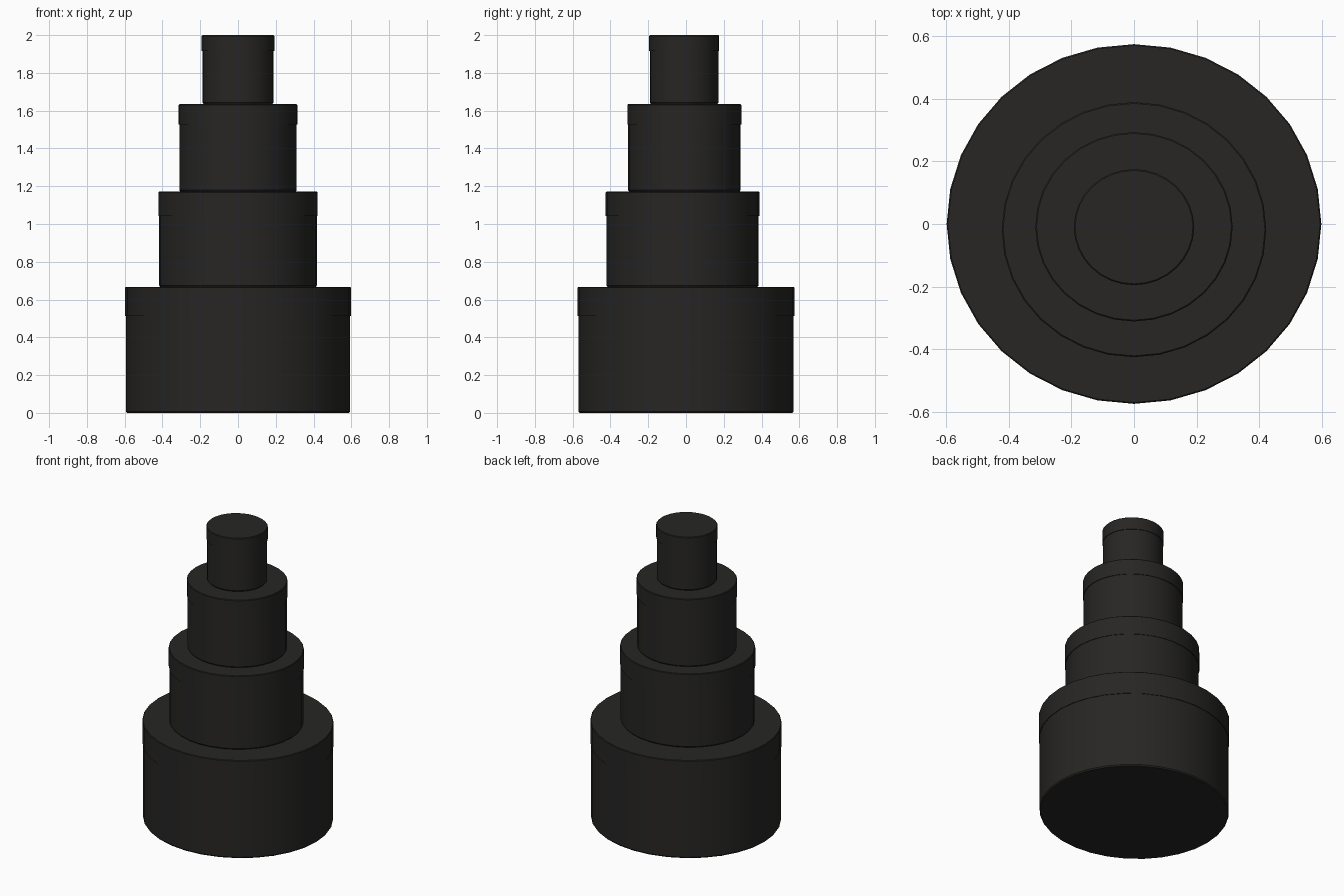
import bpy
import bmesh
from math import cos, sin, pi, radians

if "Cube" in bpy.data.objects:
    bpy.data.objects.remove(bpy.data.objects["Cube"])

SIDES = 32

mat = bpy.data.materials.new("charcoal_card")
mat.diffuse_color = (0.02, 0.019, 0.018, 1.0)
mat.use_nodes = True
mat.node_tree.nodes["Principled BSDF"].inputs["Base Color"].default_value = mat.diffuse_color


def lathe(name, rx, ry, cy, profile):
    """Closed elliptical solid; profile = (inset, z) rings from bottom to top."""
    bm = bmesh.new()
    rings = []
    for inset, z in profile:
        rings.append([bm.verts.new(((rx - inset) * cos(2 * pi * i / SIDES),
                                    cy + (ry - inset) * sin(2 * pi * i / SIDES), z))
                      for i in range(SIDES)])
    for low, high in zip(rings, rings[1:]):
        for i in range(SIDES):
            j = (i + 1) % SIDES
            bm.faces.new((low[i], low[j], high[j], high[i]))
    bm.faces.new(rings[0][::-1])
    bm.faces.new(rings[-1])
    mesh = bpy.data.meshes.new(name)
    bm.to_mesh(mesh)
    bm.free()
    mesh.materials.append(mat)
    obj = bpy.data.objects.new(name, mesh)
    bpy.context.collection.objects.link(obj)
    bpy.ops.object.select_all(action='DESELECT')
    obj.select_set(True)
    bpy.context.view_layer.objects.active = obj
    bpy.ops.object.shade_smooth_by_angle(angle=radians(30))


# Stacked round boxes: name, x radius, y radius, y centre, bottom, seam, top
tiers = [
    ("large", 0.598, 0.574, 0.0, 0.0, 0.513, 0.667),
    ("medium", 0.422, 0.407, -0.018, 0.667, 1.042, 1.171),
    ("small", 0.315, 0.302, -0.009, 1.171, 1.526, 1.634),
    ("tiny", 0.192, 0.185, -0.010, 1.634, 1.915, 2.0),
]

for name, rx, ry, cy, z0, seam, z1 in tiers:
    # Box body, set in slightly under the lid, with a softened bottom rim
    lathe(name + "_box_body", rx, ry, cy,
          [(0.010, z0), (0.004, z0 + 0.008), (0.004, seam)])
    # Lid with a small eased top edge
    lathe(name + "_box_lid", rx, ry, cy,
          [(0.0, seam), (0.0, z1 - 0.004), (0.004, z1)])
